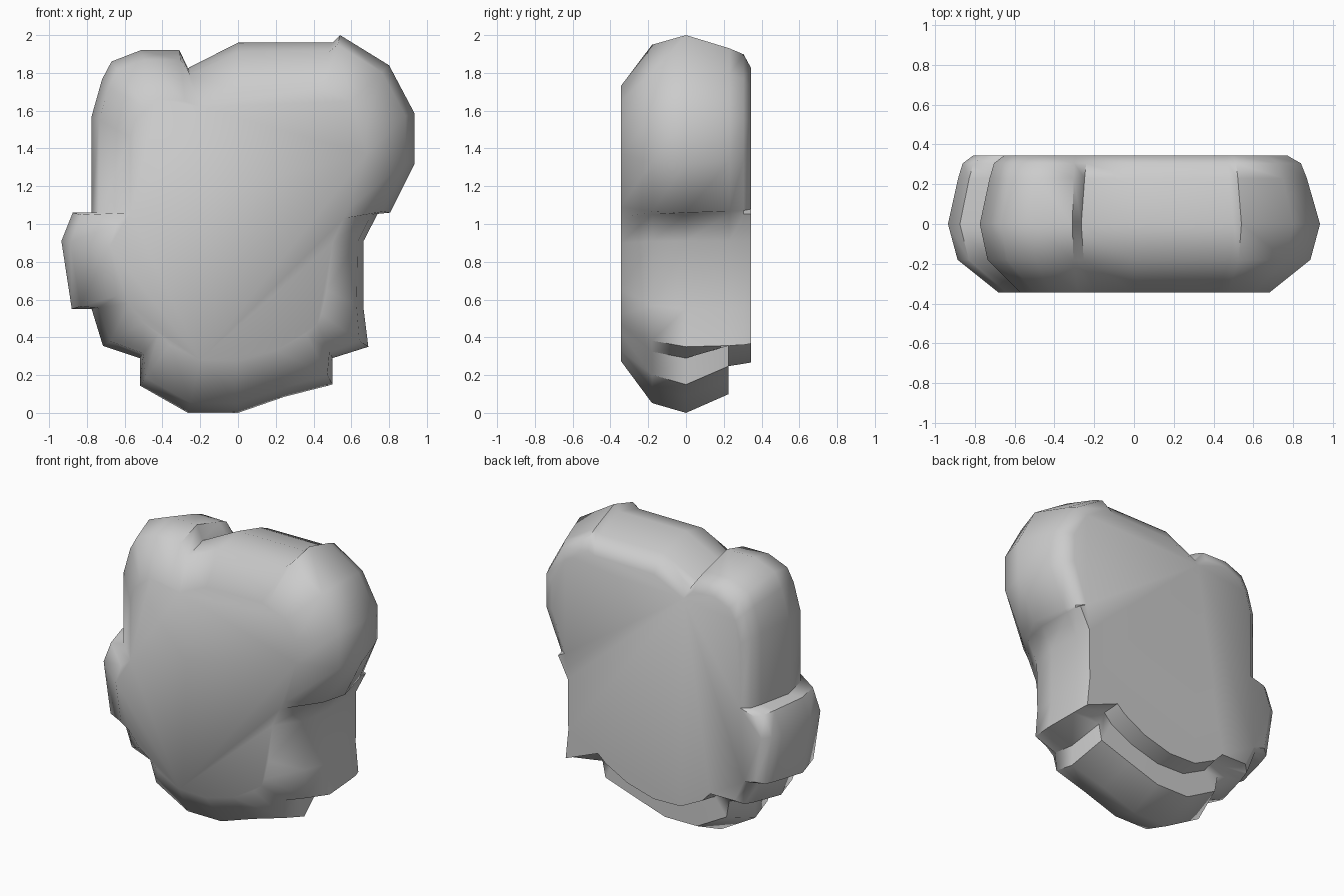
import bpy, bmesh, math

if "Cube" in bpy.data.objects:
    bpy.data.objects.remove(bpy.data.objects["Cube"])

# Outline per lobe, counter-clockwise from the front:
# rows are (widest x, z) followed by the matching (front face x, z)
bottom = [(-.52, .29, -.42, .42), (-.52, .145, -.36, .36), (-.265, 0, -.2, .28),
          (0, 0, 0, .275), (.245, .085, .2, .33), (.5, .15, .36, .42), (.5, .29, .42, .47)]
right_side = [(.69, .35, .44, .52), (.665, .55, .47, .65), (.665, .91, .5, .9),
              (.74, 1.055, .56, 1.03)]
upper_right = [(.805, 1.06, .6, 1.09), (.935, 1.32, .68, 1.37), (.935, 1.585, .68, 1.52),
               (.8, 1.84, .6, 1.65), (.54, 2, .47, 1.73)]
top_middle = [(.5, 1.96, .42, 1.72), (0, 1.96, 0, 1.71), (-.265, 1.825, -.2, 1.62)]
upper_left = [(-.31, 1.92, -.28, 1.65), (-.515, 1.92, -.42, 1.66), (-.67, 1.86, -.5, 1.62),
              (-.72, 1.765, -.54, 1.56), (-.775, 1.57, -.57, 1.46), (-.775, 1.06, -.57, 1.06)]
left_bump = [(-.875, 1.06, -.64, 1.0), (-.935, .91, -.68, .88), (-.88, .55, -.64, .62),
             (-.775, .55, -.58, .58), (-.715, .355, -.5, .48)]


# Depth sections (y, inset); the back is rounded by a different amount per lobe
def rounded(back):
    return [(-.345, 1), (-.18, .19), (0, 0), (.23, .4 * back), (.305, .58 * back), (.345, back)]


# The bottom lobe stops short of the back with a flat step
stepped = [(-.345, 1), (-.18, .19), (0, 0), (.225, .36), (.226, .9), (.345, .97)]

lobes = [(bottom, stepped), (right_side, rounded(.1)), (upper_right, rounded(.65)),
         (top_middle, rounded(.65)), (upper_left, rounded(.6)), (left_bump, rounded(.5))]

# Loft the lobed body from front to back
bm = bmesh.new()
columns = []
for rows, sections in lobes:
    for ox, oz, fx, fz in rows:
        columns.append([bm.verts.new((ox + (fx - ox) * t, y, oz + (fz - oz) * t))
                        for y, t in sections])
for a, b in zip(columns, columns[1:] + columns[:1]):
    for i in range(5):
        bm.faces.new((a[i], a[i + 1], b[i + 1], b[i]))
bm.faces.new([c[0] for c in columns])
bm.faces.new([c[5] for c in reversed(columns)])
bmesh.ops.recalc_face_normals(bm, faces=bm.faces)

mesh = bpy.data.meshes.new("lobed_body")
bm.to_mesh(mesh)
bm.free()
body = bpy.data.objects.new("lobed_body", mesh)
bpy.context.collection.objects.link(body)
bpy.context.view_layer.objects.active = body
body.select_set(True)
bpy.ops.object.shade_smooth_by_angle(angle=math.radians(55))
